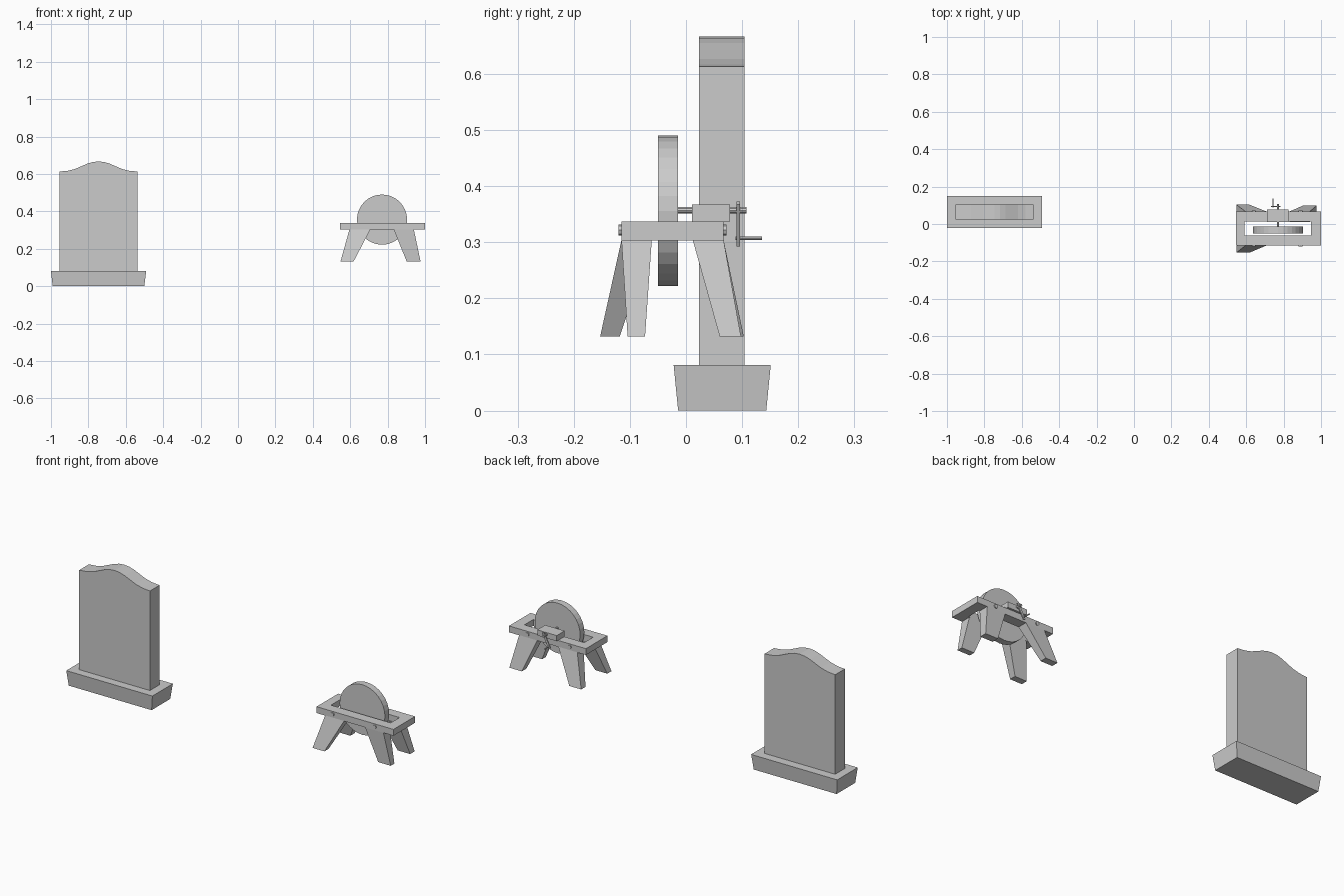
import bpy, bmesh, math
from mathutils import Vector

if "Cube" in bpy.data.objects:
    bpy.data.objects.remove(bpy.data.objects["Cube"])

stone = bpy.data.materials.new("plain_grey")
stone.diffuse_color = (0.6, 0.6, 0.6, 1)
stone.use_nodes = True
stone.node_tree.nodes["Principled BSDF"].inputs["Base Color"].default_value = stone.diffuse_color


def finish(name, bm):
    bmesh.ops.recalc_face_normals(bm, faces=bm.faces)
    me = bpy.data.meshes.new(name)
    bm.to_mesh(me)
    bm.free()
    me.materials.append(stone)
    ob = bpy.data.objects.new(name, me)
    bpy.context.collection.objects.link(ob)
    return ob


def loft(name, a, b):
    """Solid between two matching outlines."""
    bm = bmesh.new()
    va = [bm.verts.new(p) for p in a]
    vb = [bm.verts.new(p) for p in b]
    bm.faces.new(va)
    bm.faces.new(vb)
    n = len(a)
    for i in range(n):
        j = (i + 1) % n
        bm.faces.new((va[i], va[j], vb[j], vb[i]))
    return finish(name, bm)


def rect(x0, x1, y0, y1, z):
    return [(x0, y0, z), (x1, y0, z), (x1, y1, z), (x0, y1, z)]


def box(name, x0, x1, y0, y1, z0, z1):
    return loft(name, rect(x0, x1, y0, y1, z0), rect(x0, x1, y0, y1, z1))


def disc(name, x, z, r, y0, y1, n):
    """Cylinder lying along y."""
    ring = [(x + r * math.cos(2 * math.pi * i / n), z + r * math.sin(2 * math.pi * i / n))
            for i in range(n)]
    return loft(name, [(u, y0, w) for u, w in ring], [(u, y1, w) for u, w in ring])


# Headstone plinth, flaring upward
loft("plinth", rect(-0.991, -0.501, -0.014, 0.143, 0), rect(-1.0, -0.491, -0.022, 0.151, 0.081))

# Headstone slab with a wavy top
half = [(0.209, 0.613), (0.165, 0.617), (0.125, 0.627), (0.09, 0.642),
        (0.06, 0.655), (0.03, 0.664)]
cx = -0.746
outline = [(cx - 0.209, 0.08), (cx + 0.209, 0.08)]
outline += [(cx + d, z) for d, z in half] + [(cx, 0.667)]
outline += [(cx - d, z) for d, z in reversed(half)]
loft("slab", [(x, 0.023, z) for x, z in outline], [(x, 0.104, z) for x, z in outline])

# Grindstone frame: rectangular ring
bm = bmesh.new()
rings = [[bm.verts.new(p) for p in rect(*e, z)]
         for z in (0.303, 0.337)
         for e in ((0.545, 1.0, -0.115, 0.067), (0.592, 0.946, -0.061, 0.014))]
for a, b in ((0, 1), (2, 3), (0, 2), (1, 3)):
    for i in range(4):
        j = (i + 1) % 4
        bm.faces.new((rings[a][i], rings[a][j], rings[b][j], rings[b][i]))
finish("frame", bm)

# Tapered splayed legs: top and bottom rectangles
legs = {
    "front_left_leg": ((0.596, 0.708, -0.115, -0.061), (0.548, 0.618, -0.153, -0.118)),
    "front_right_leg": ((0.832, 0.940, -0.115, -0.061), (0.902, 0.976, -0.104, -0.073)),
    "back_left_leg": ((0.596, 0.708, 0.014, 0.067), (0.548, 0.618, 0.066, 0.103)),
    "back_right_leg": ((0.832, 0.940, 0.012, 0.067), (0.902, 0.976, 0.060, 0.098)),
}
for name, (top, bottom) in legs.items():
    loft(name, rect(*bottom, 0.132), rect(*top, 0.304))

# Bolts through the rails
for x in (0.64, 0.89):
    disc("front_bolt", x, 0.322, 0.010, -0.120, -0.112, 8)
    disc("back_bolt", x, 0.322, 0.010, 0.064, 0.072, 8)

# Grinding wheel, axle and bearing block
disc("wheel", 0.77, 0.356, 0.134, -0.050, -0.014, 32)
disc("axle", 0.77, 0.357, 0.006, -0.016, 0.108, 10)
box("bearing_block", 0.710, 0.825, 0.011, 0.078, 0.337, 0.367)

# Crank arm, a thin slanted bar, and its handle
lo, hi = Vector((0.739, 0.295)), Vector((0.779, 0.370))
d = (hi - lo).normalized()
s = Vector((d.y, -d.x)) * 0.006
bar = [lo - s, lo + s, hi + s, hi - s]
loft("crank_arm", [(p.x, 0.090, p.y) for p in bar], [(p.x, 0.096, p.y) for p in bar])
disc("crank_handle", 0.743, 0.307, 0.003, 0.088, 0.135, 8)
